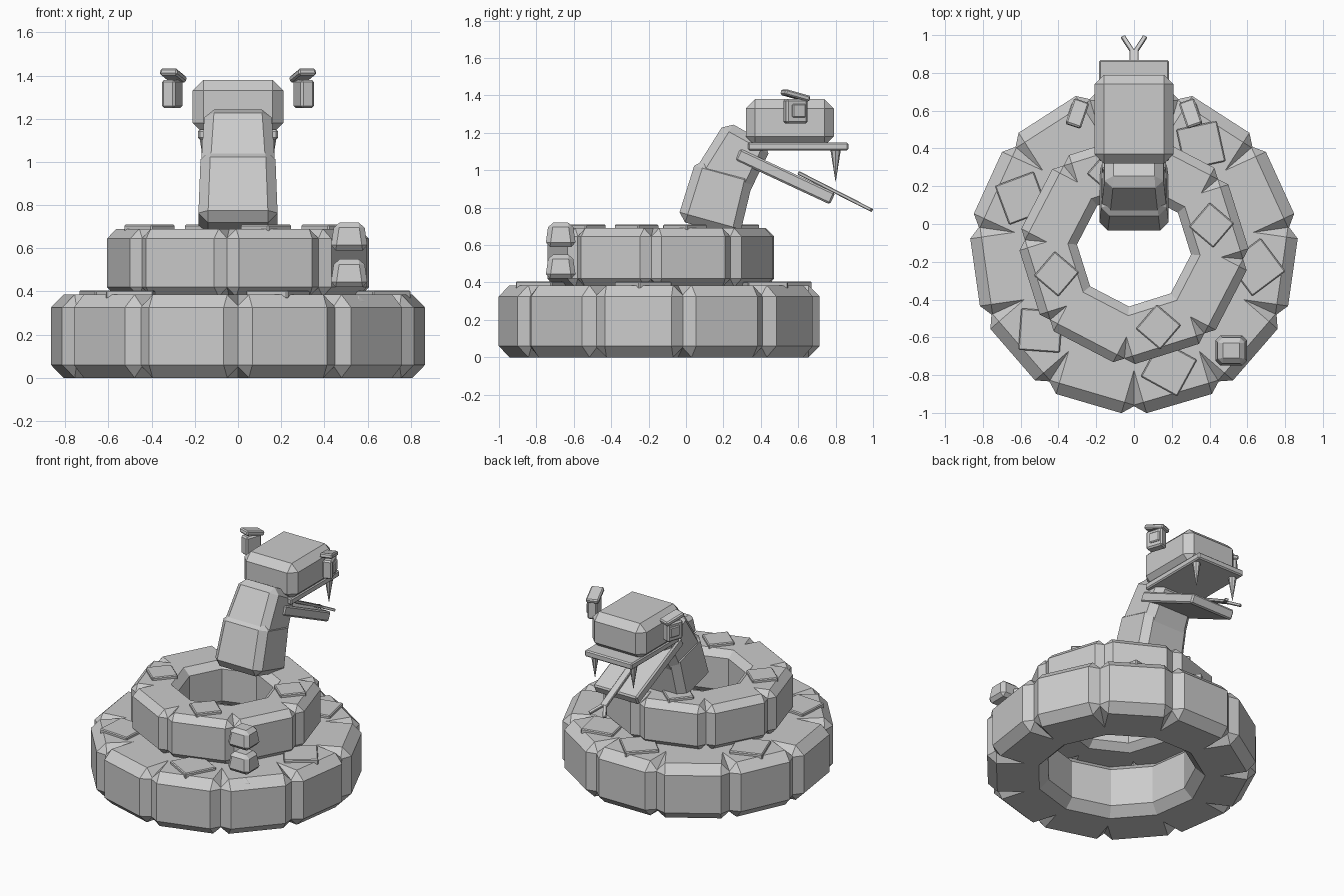
import bpy, bmesh, math
from mathutils import Matrix, Vector

if "Cube" in bpy.data.objects:
    bpy.data.objects.remove(bpy.data.objects["Cube"])

grey = bpy.data.materials.new("grey")
grey.diffuse_color = (0.6, 0.6, 0.6, 1)
grey.use_nodes = True
grey.node_tree.nodes["Principled BSDF"].inputs["Base Color"].default_value = grey.diffuse_color
CY = -0.135  # centre of the coils in y


def rot(x=0, z=0):
    return Matrix.Rotation(math.radians(z), 4, 'Z') @ Matrix.Rotation(math.radians(x), 4, 'X')


def finish(name, bm, loc, m):
    bmesh.ops.recalc_face_normals(bm, faces=bm.faces)
    me = bpy.data.meshes.new(name)
    bm.to_mesh(me)
    bm.free()
    me.materials.append(grey)
    ob = bpy.data.objects.new(name, me)
    ob.matrix_world = Matrix.Translation(loc) @ m
    bpy.context.collection.objects.link(ob)
    return ob


def box(name, size, loc, m=Matrix(), bevel=0.0, taper=1.0):
    """Chamfered box whose top is scaled by taper."""
    bm = bmesh.new()
    bmesh.ops.create_cube(bm, size=1)
    for v in bm.verts:
        k = taper if v.co.z > 0 else 1
        v.co = Vector((v.co.x * size[0] * k, v.co.y * size[1] * k, v.co.z * size[2]))
    if bevel:
        bmesh.ops.bevel(bm, geom=bm.edges[:], offset=bevel, segments=1, affect='EDGES')
    return finish(name, bm, loc, m)


def coil(name, count, start, outer, depth, length, z0, z1, bevel, plate, turn):
    """Ring of chamfered blocks with a scale plate on every second one."""
    r = outer - depth / 2
    for i in range(count):
        a = start + i * 360 / count
        x = r * math.cos(math.radians(a))
        y = CY + r * math.sin(math.radians(a))
        box(name + "_block", (depth, length, z1 - z0), (x, y, (z0 + z1) / 2), rot(z=a), bevel)
        if i % 2 == 0:
            box(name + "_scale", (plate, plate, 0.04), (x, y, z1), rot(z=a + turn), 0.006)


# Coiled body
coil("lower_coil", 11, 90, 0.85, 0.39, 0.48, 0.0, 0.385, 0.06, 0.22, 45)
coil("upper_coil", 8, 107.5, 0.58, 0.30, 0.445, 0.375, 0.69, 0.045, 0.17, 32)

# Tail rattle
for z in (0.315, 0.485, 0.655):
    box("rattle", (0.175, 0.165, 0.13), (0.515, -0.67, z), bevel=0.025, taper=0.78)

# Neck
box("lower_neck", (0.37, 0.345, 0.35), (0, 0.165, 0.855), rot(x=-15.5), 0.045, 0.93)
box("upper_neck", (0.35, 0.32, 0.36), (0, 0.25, 1.04), rot(x=-29), 0.045, 0.88)

# Head and mouth
box("head", (0.42, 0.47, 0.25), (0, 0.555, 1.255), bevel=0.05)
box("upper_lip", (0.37, 0.535, 0.045), (0, 0.6, 1.127), bevel=0.008)
box("lower_jaw", (0.34, 0.56, 0.068), (0, 0.53, 0.966), rot(x=-25), 0.01)

# Forked tongue
tilt = rot(x=-27)
box("tongue", (0.05, 0.36, 0.02), (0, 0.76, 0.905), tilt, 0.004)

for s in (-1, 1):
    box("tongue_fork", (0.024, 0.105, 0.018), (s * 0.033, 0.952, 0.807),
        tilt @ rot(z=-s * 30), 0.003)

    # Fangs
    bm = bmesh.new()
    bmesh.ops.create_cone(bm, cap_ends=True, segments=8, radius1=0.001, radius2=0.028, depth=0.17)
    finish("fang", bm, (s * 0.15, 0.8, 1.025), Matrix())

    # Eyes facing outward and slightly forward
    m = rot(z=s * 19)
    c = Vector((s * 0.305, 0.585, 1.315))
    box("eye", (0.065, 0.12, 0.13), c, m, 0.01)
    box("pupil", (0.02, 0.075, 0.072), c + m @ Vector((s * 0.032, 0.008, 0.003)), m, 0.006)
    box("brow", (0.085, 0.145, 0.032), c + Vector((-s * 0.005, 0, 0.085)),
        m @ rot(x=-15), 0.008)
